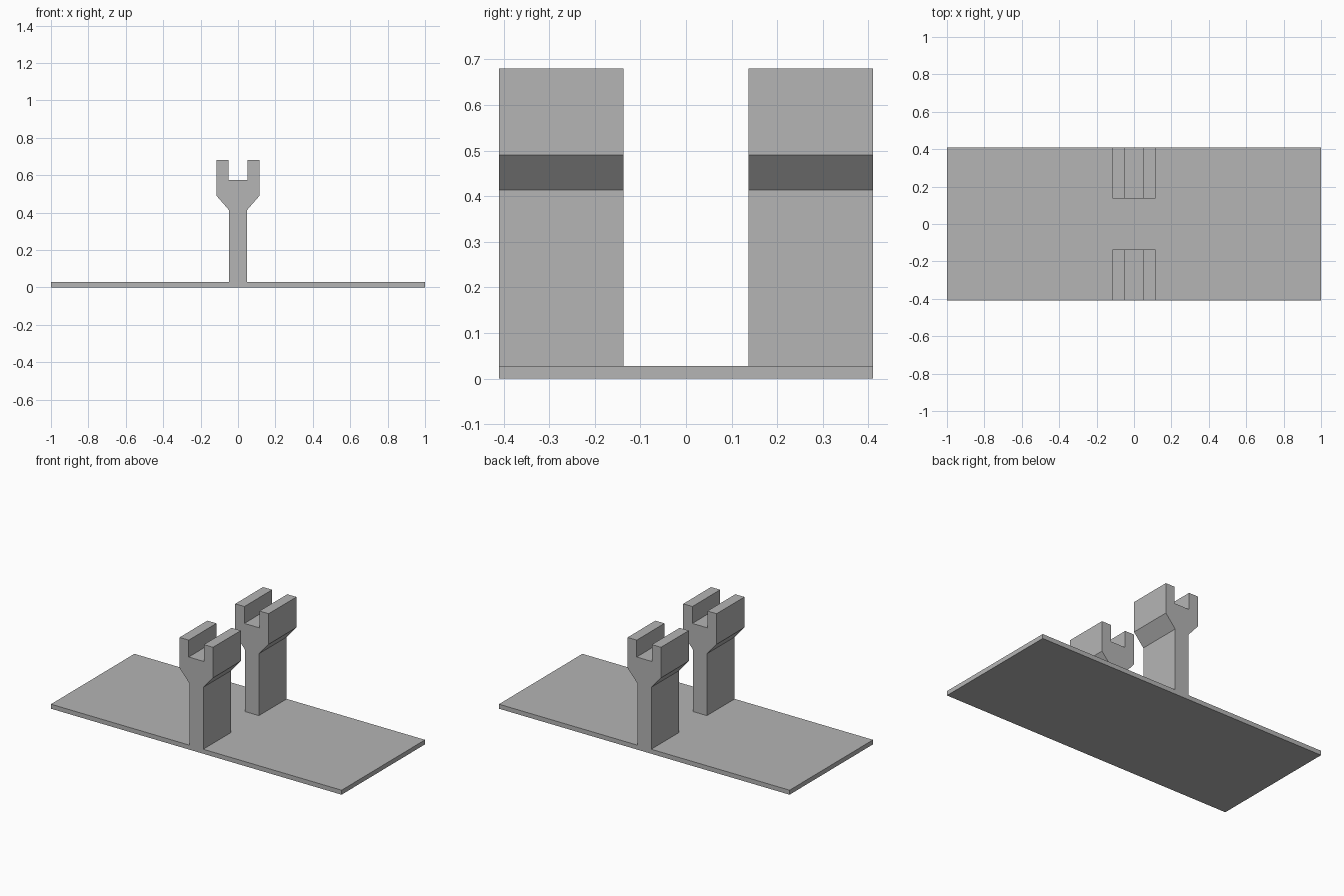
import bpy
import bmesh

cube = bpy.data.objects.get("Cube")
if cube:
    bpy.data.objects.remove(cube, do_unlink=True)

grey = bpy.data.materials.new("plain grey")
grey.use_nodes = True
colour = (0.46, 0.46, 0.46, 1)
grey.diffuse_color = colour
grey.node_tree.nodes["Principled BSDF"].inputs["Base Color"].default_value = colour

HALF_DEPTH = 0.41
PLATE_TOP = 0.028


def extrude_profile(name, profile, y0, y1):
    """Extrude a closed x-z outline from y0 to y1."""
    bm = bmesh.new()
    face = bm.faces.new([bm.verts.new((x, y0, z)) for x, z in profile])
    result = bmesh.ops.extrude_face_region(bm, geom=[face])
    moved = [v for v in result["geom"] if isinstance(v, bmesh.types.BMVert)]
    bmesh.ops.translate(bm, verts=moved, vec=(0, y1 - y0, 0))
    bmesh.ops.recalc_face_normals(bm, faces=bm.faces)
    mesh = bpy.data.meshes.new(name)
    bm.to_mesh(mesh)
    bm.free()
    mesh.materials.append(grey)
    obj = bpy.data.objects.new(name, mesh)
    bpy.context.collection.objects.link(obj)
    return obj


def mirrored(right_half):
    """Complete a symmetric outline from its +x half."""
    return right_half + [(-x, z) for x, z in reversed(right_half)]


# Flat base
extrude_profile("base_plate", mirrored([(1, 0), (1, PLATE_TOP)]),
                -HALF_DEPTH, HALF_DEPTH)

# Forked uprights: stem, flared shoulder, prong, slot floor
fork = mirrored([(0.048, PLATE_TOP), (0.048, 0.413), (0.115, 0.49),
                 (0.115, 0.68), (0.052, 0.68), (0.052, 0.575)])
extrude_profile("front_fork_support", fork, -HALF_DEPTH, -0.137)
extrude_profile("back_fork_support", fork, 0.137, HALF_DEPTH)
